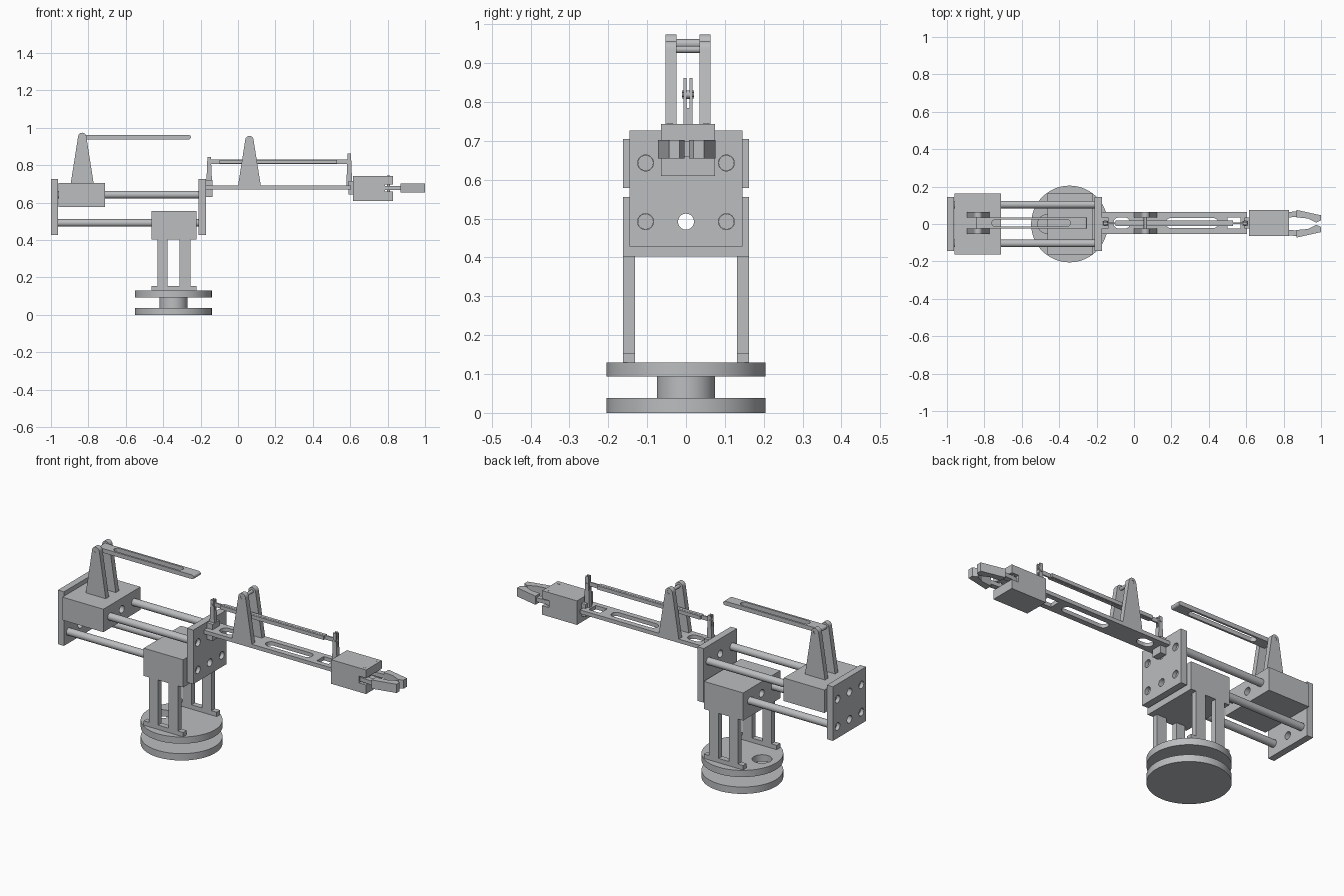
import bpy, bmesh, math
from mathutils import Vector

cube = bpy.data.objects.get("Cube")
if cube:
    bpy.data.objects.remove(cube, do_unlink=True)

grey = bpy.data.materials.new("machined_grey")
grey.use_nodes = True
colour = (0.5, 0.51, 0.525, 1)
grey.diffuse_color = colour
grey.node_tree.nodes["Principled BSDF"].inputs["Base Color"].default_value = colour


def prism(name, outline, axis, lo, hi):
    """Extrude a 2D outline along an axis; outline is (x,y), (x,z) or (y,z)."""
    place = {"x": lambda p, t: (t, p[0], p[1]),
             "y": lambda p, t: (p[0], t, p[1]),
             "z": lambda p, t: (p[0], p[1], t)}[axis]
    bm = bmesh.new()
    face = bm.faces.new([bm.verts.new(place(p, lo)) for p in outline])
    ext = bmesh.ops.extrude_face_region(bm, geom=[face])
    moved = [v for v in ext["geom"] if isinstance(v, bmesh.types.BMVert)]
    bmesh.ops.translate(bm, verts=moved, vec=Vector(place((0, 0), hi - lo)))
    bmesh.ops.recalc_face_normals(bm, faces=bm.faces)
    mesh = bpy.data.meshes.new(name)
    bm.to_mesh(mesh)
    bm.free()
    mesh.materials.append(grey)
    obj = bpy.data.objects.new(name, mesh)
    bpy.context.collection.objects.link(obj)
    return obj


def box(name, x, y, z):
    return prism(name, [(x[0], y[0]), (x[1], y[0]), (x[1], y[1]), (x[0], y[1])], "z", *z)


def arc(cx, cy, r, start, end, n):
    return [(cx + r * math.cos(math.radians(start + (end - start) * i / n)),
             cy + r * math.sin(math.radians(start + (end - start) * i / n)))
            for i in range(n + 1)]


def cylinder(name, centre, r, axis, lo, hi, n=40):
    obj = prism(name, arc(*centre, r, 0, 360, n)[:-1], axis, lo, hi)
    for p in obj.data.polygons:
        p.use_smooth = len(p.vertices) == 4
    for e in obj.data.edges:
        a, b = (obj.data.vertices[i].co for i in e.vertices)
        e.use_edge_sharp = (a - b).length < r * 0.5 and abs((a - b)["xyz".index(axis)]) < 1e-5
    return obj


def stadium(x0, x1, y, r):
    return arc(x1 - r, y, r, -90, 90, 12) + arc(x0 + r, y, r, 90, 270, 12)


def cut(obj, *cutters):
    for c in cutters:
        c.hide_render = True
        mod = obj.modifiers.new("cut", "BOOLEAN")
        mod.operation, mod.solver, mod.object = "DIFFERENCE", "EXACT", c
    bpy.context.view_layer.update()
    deps = bpy.context.evaluated_depsgraph_get()
    mesh = bpy.data.meshes.new_from_object(obj.evaluated_get(deps))
    obj.modifiers.clear()
    obj.data = mesh
    for c in cutters:
        bpy.data.objects.remove(c, do_unlink=True)


BX, AY = -0.345, 0.005          # turntable centre x, arm centre y
ROD_Y, HIGH, LOW = 0.104, 0.643, 0.492

# Turntable
cylinder("base_disc", (BX, 0), 0.205, "z", 0, 0.038, 64)
cylinder("base_neck", (BX, 0), 0.075, "z", 0.038, 0.093, 48)
top_disc = cylinder("turntable_disc", (BX, 0), 0.205, "z", 0.093, 0.13, 64)
cut(top_disc, cylinder("cutter", (-0.465, 0), 0.05, "z", 0.08, 0.14))

# Legs and feet
for s, side in ((-1, "front"), (1, "back")):
    y = sorted((s * 0.131, s * 0.162))
    box(side + "_foot", (-0.463, -0.222), y, (0.13, 0.154))
    box(side + "_leg_right", (-0.43, -0.376), y, (0.154, 0.403))
    box(side + "_leg_left", (-0.313, -0.254), y, (0.154, 0.403))

# Sliding blocks with a central bore
for name, x, z, bore in (("lower_block", (-0.463, -0.222), (0.403, 0.556), LOW),
                         ("upper_block", (-0.96, -0.71), (0.578, 0.705), HIGH)):
    block = box(name, x, (-0.162, 0.162), z)
    cut(block, cylinder("cutter", (0, bore), 0.0206, "x", x[0] - 0.1, x[1] + 0.1))

# End plates with six holes each
for name, x in (("right_end_plate", (-1.0, -0.963)), ("left_end_plate", (-0.21, -0.172))):
    plate = box(name, x, (-0.145, 0.145), (0.428, 0.727))
    cut(plate, *[cylinder("cutter", (y, z), 0.0206, "x", x[0] - 0.1, x[1] + 0.1)
                 for y in (-ROD_Y, 0, ROD_Y) for z in (LOW, HIGH)])

# Guide rods
for y in (-ROD_Y, ROD_Y):
    for z in (LOW, HIGH):
        cylinder("guide_rod", (y, z), 0.02, "x", -0.98, -0.192)


# Twin tapered uprights
def tower(name, x, z0, top):
    r = 0.022
    outline = [(x - 0.061, z0), (x + 0.061, z0)] + arc(x, top - r, r, 8, 172, 14)
    for lo, hi in ((-0.058, -0.03), (0.03, 0.058)):
        slab = prism(name, outline, "y", AY + lo, AY + hi)
        cut(slab, cylinder("cutter", (x, top - r), 0.009, "y", -0.2, 0.2, 24))
    cylinder(name + "_pin", (x, top - r), 0.009, "y", AY - 0.056, AY + 0.056, 24)


tower("rear_tower", -0.833, 0.705, 0.974)
tower("arm_tower", 0.061, 0.69, 0.957)

# Slotted swing bar
bar = prism("swing_bar", [(x, z) for x, z in stadium(-0.846, -0.252, 0.95, 0.0115)],
            "y", AY - 0.03, AY + 0.03)
cut(bar, prism("cutter", stadium(-0.76, -0.34, AY, 0.019), "z", 0.9, 1))

# Forearm beam with openings
beam = box("arm_beam", (-0.172, 0.605), (AY - 0.058, AY + 0.058), (0.671, 0.692))
cut(beam, prism("cutter", stadium(-0.11, -0.02, AY, 0.03), "z", 0.6, 0.8),
    prism("cutter", stadium(0.17, 0.45, AY, 0.027), "z", 0.6, 0.8),
    box("cutter", (0.5, 0.57), (AY - 0.03, AY + 0.03), (0.6, 0.8)))
box("arm_bracket", (-0.172, -0.137), (AY - 0.03, AY + 0.03), (0.63, 0.722))

# Forked posts and connecting link
for name, x, top in (("rear_post", -0.154, 0.845), ("front_post", 0.595, 0.862)):
    outline = [(x - 0.016, 0.69), (x + 0.016, 0.69), (x + 0.009, top), (x - 0.009, top)]
    post = prism(name, outline, "y", AY - 0.012, AY + 0.012)
    cut(post, box("cutter", (x - 0.1, x + 0.1), (AY - 0.004, AY + 0.004), (0.785, 0.9)))
    cylinder(name + "_pin", (x, 0.819), 0.006, "y", AY - 0.015, AY + 0.015, 16)
prism("link_core", stadium(-0.165, 0.606, 0.819, 0.011), "y", AY - 0.004, AY + 0.004)
box("link_body", (-0.1, 0.53), (AY - 0.015, AY + 0.015), (0.809, 0.829))

# Gripper housing with a jaw slot
box("gripper_mount", (0.59, 0.62), (AY - 0.03, AY + 0.03), (0.645, 0.715))
housing = box("gripper_housing", (0.615, 0.828), (AY - 0.069, AY + 0.069), (0.61, 0.743))
cut(housing, box("cutter", (0.785, 0.9), (-0.2, 0.2), (0.66, 0.698)))

# Gripper jaws, mirrored
for s, side in ((-1, "right"), (1, "left")):
    tip = [(0.868, 0.074), (1.0, 0.045), (1.0, 0.018), (0.975, 0.006),
           (0.93, 0.028), (0.868, 0.034)]
    prism(side + "_jaw_tip", [(x, AY * 0.3 + s * y) for x, y in tip], "z", 0.654, 0.702)
    arm = [(0.775, 0.032), (0.775, 0.058), (0.81, 0.062), (0.88, 0.066), (0.88, 0.036)]
    prism(side + "_jaw_arm", [(x, AY * 0.3 + s * y) for x, y in arm], "z", 0.668, 0.69)
    cylinder(side + "_jaw_pivot", (0.805, AY + s * 0.047), 0.008, "z", 0.65, 0.744, 16)
